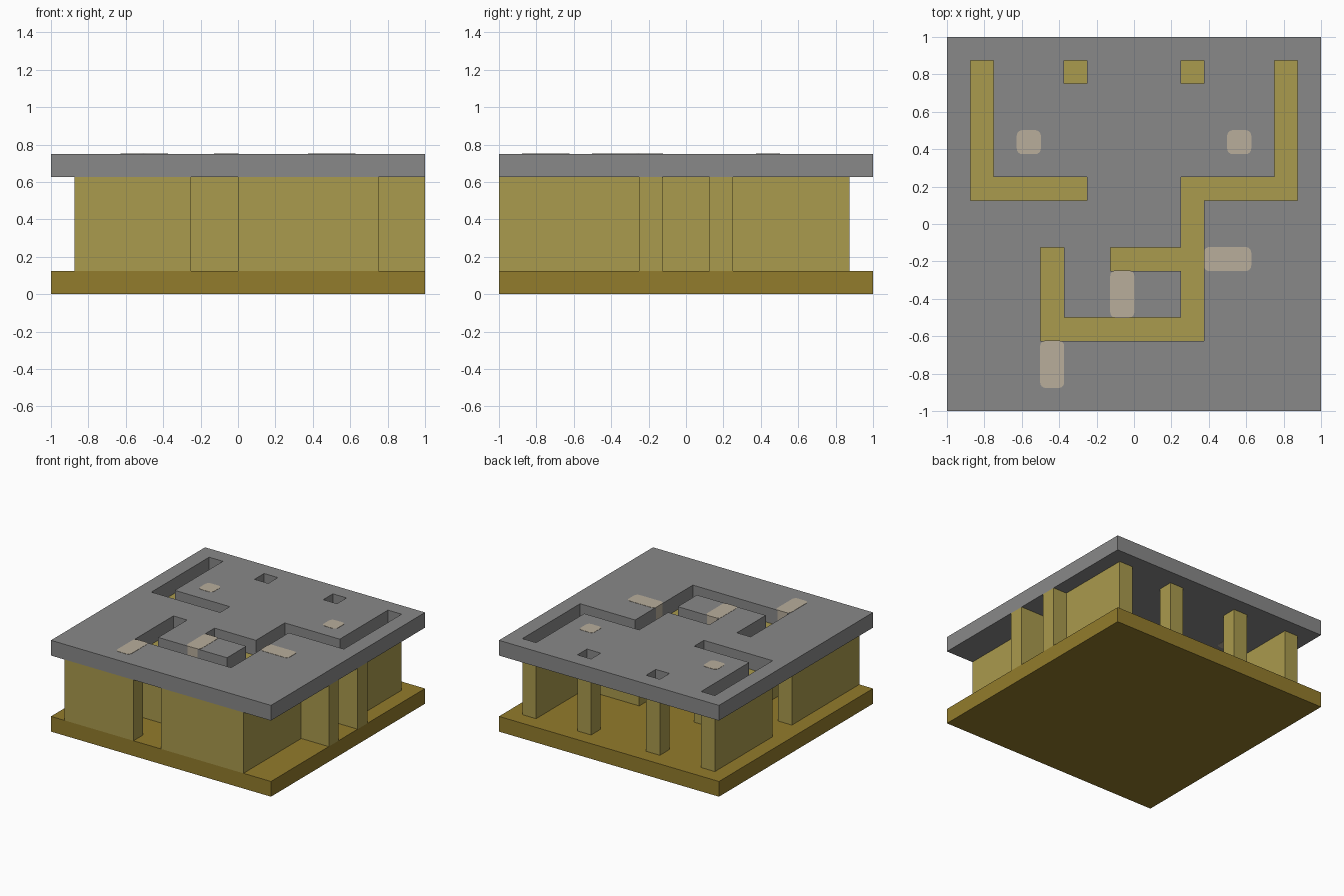
import bpy
import bmesh

if "Cube" in bpy.data.objects:
    bpy.data.objects.remove(bpy.data.objects["Cube"], do_unlink=True)

CELL = 0.125  # the plan is laid out on a 16 x 16 grid


def material(name, colour):
    mat = bpy.data.materials.new(name)
    mat.use_nodes = True
    rgba = (*colour, 1.0)
    mat.diffuse_color = rgba
    mat.node_tree.nodes["Principled BSDF"].inputs["Base Color"].default_value = rgba
    return mat


def finish(name, bm, mat):
    bmesh.ops.recalc_face_normals(bm, faces=bm.faces)
    mesh = bpy.data.meshes.new(name)
    bm.to_mesh(mesh)
    bm.free()
    mesh.materials.append(mat)
    obj = bpy.data.objects.new(name, mesh)
    bpy.context.collection.objects.link(obj)
    return obj


def inside(point, rects):
    col, row = point.x / CELL, point.y / CELL
    return any(x0 < col < x1 and y0 < row < y1 for x0, x1, y0, y1 in rects)


def plan_slab(name, keep, bottom, top, mat):
    """Extrude the grid cells accepted by keep() from bottom to top."""
    bm = bmesh.new()
    bmesh.ops.create_grid(bm, x_segments=16, y_segments=16, size=1.0)
    unwanted = [f for f in bm.faces if not keep(f.calc_center_median())]
    bmesh.ops.delete(bm, geom=unwanted, context="FACES")
    for v in bm.verts:
        v.co.z = bottom
    raised = bmesh.ops.extrude_face_region(bm, geom=bm.faces[:], use_keep_orig=True)["geom"]
    for v in raised:
        if isinstance(v, bmesh.types.BMVert):
            v.co.z = top
    return finish(name, bm, mat)


def rounded_block(name, rect, bottom, top, mat):
    """Block with rounded upright edges."""
    x0, x1, y0, y1 = (c * CELL for c in rect)
    bm = bmesh.new()
    bmesh.ops.create_cube(bm, size=1.0)
    for v in bm.verts:
        v.co.x = (x0 + x1) / 2 + v.co.x * (x1 - x0 + 0.004)
        v.co.y = (y0 + y1) / 2 + v.co.y * (y1 - y0 + 0.004)
        v.co.z = (bottom + top) / 2 + v.co.z * (top - bottom)
    upright = [e for e in bm.edges if abs(e.verts[0].co.z - e.verts[1].co.z) > 0.01]
    bmesh.ops.bevel(bm, geom=upright, offset=0.03, segments=4, profile=0.5, affect="EDGES")
    return finish(name, bm, mat)


base_mat = material("dark_ochre", (0.29, 0.2, 0.025))
wall_mat = material("light_ochre", (0.4, 0.325, 0.075))
roof_mat = material("grey", (0.25, 0.25, 0.25))
door_mat = material("pale_tan", (0.48, 0.42, 0.33))

# Walls below the roof openings, in grid cells: x0, x1, y0, y1
open_walls = [
    (-7, -6, 1, 7), (-7, -2, 1, 2),
    (6, 7, 1, 7), (2, 7, 1, 2),
    (-3, -2, 6, 7), (2, 3, 6, 7),
    (2, 3, -5, 2), (-1, 3, -2, -1),
    (-4, -3, -5, -1), (-4, 3, -5, -4),
]
# Walls covered by the roof
covered_walls = [
    (-7, -2, -8, -7), (-7, -6, -8, -1),
    (0, 6, -8, -7), (5, 6, -8, -1),
    (5, 8, -2, -1), (7, 8, 1, 2),
]
# Rounded inlays set into the roof
inlays = [
    (-5, -4, 3, 4), (4, 5, 3, 4), (3, 5, -2, -1),
    (-1, 0, -4, -2), (-4, -3, -7, -5),
]

plan_slab("base", lambda p: True, 0.0, 0.125, base_mat)
plan_slab("walls", lambda p: inside(p, open_walls + covered_walls), 0.125, 0.625, wall_mat)
plan_slab("roof", lambda p: not inside(p, open_walls), 0.625, 0.75, roof_mat)
for i, rect in enumerate(inlays):
    rounded_block(f"roof_inlay_{i + 1}", rect, 0.623, 0.752, door_mat)
